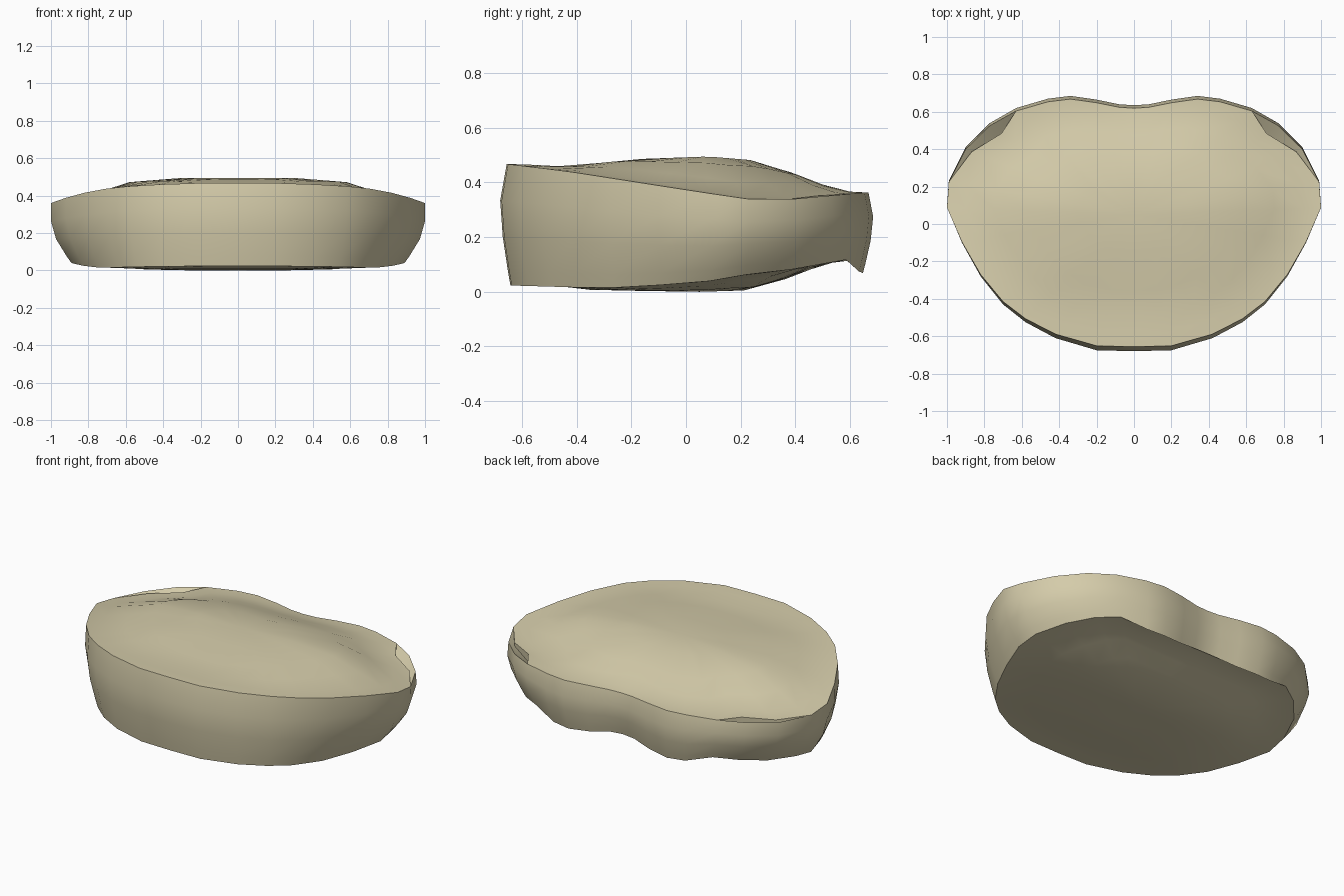
import bpy
import bmesh
import math

cube = bpy.data.objects.get("Cube")
if cube:
    bpy.data.objects.remove(cube)

# Half of the widest outline, front centre to back centre
HALF = [(0, -.68), (.2, -.675), (.42, -.61), (.58, -.525), (.7, -.43), (.82, -.28),
        (.92, -.1), (1, .09), (.99, .23), (.9, .41), (.77, .54), (.63, .62),
        (.46, .67), (.34, .685), (.2, .665), (.08, .64), (0, .635)]
OUTLINE = HALF + [(-x, y) for x, y in HALF[-2:0:-1]]

# Heights from front to back
RIM_TOP = [(-.66, .47), (-.45, .445), (-.3, .422), (0, .375), (.22, .342), (.4, .342), (.65, .365)]
RIM_LOW = [(-.64, .025), (-.3, .015), (.05, .035), (.28, .075), (.4, .085), (.585, .12), (.64, .07)]
DOME_TOP = [(-.66, .47), (-.45, .455), (-.25, .485), (.08, .497), (.25, .483), (.45, .425), (.62, .37)]
DOME_LOW = [(-.64, .025), (-.45, .022), (-.35, .008), (.05, .002), (.25, .008), (.54, .1), (.62, .12)]
CENTRE_Y = .05


def height(curve, y):
    """Linear interpolation along a height curve."""
    if y <= curve[0][0]:
        return curve[0][1]
    for (a, za), (b, zb) in zip(curve, curve[1:]):
        if y <= b:
            return za + (zb - za) * (y - a) / (b - a)
    return curve[-1][1]


def top_point(x, y):
    y *= .965 if y < 0 else .975
    return x, y, height(RIM_TOP, y)


def low_point(x, y):
    x *= 1 - .11 * abs(x)
    y *= .945
    return x, y, height(RIM_LOW, y)


def wall_ring(t, f):
    """Side wall ring at height fraction t, bulging from the lower rim by f."""
    ring = []
    for x, y in OUTLINE:
        hi, lo = top_point(x, y), low_point(x, y)
        ring.append((lo[0] + (x - lo[0]) * f, lo[1] + (y - lo[1]) * f, lo[2] + (hi[2] - lo[2]) * t))
    return ring


def cap_ring(edge, dome, s, f):
    """Ring inside a rim, scaled by s and raised by f, with gentler slopes at the sides."""
    ring = []
    for x, y, z in edge:
        px, py = x * s, CENTRE_Y + (y - CENTRE_Y) * s
        ring.append((px, py, z + (height(dome, py) - z) * f ** (1 + 2 * abs(x))))
    return ring


# Rims, with a recess at the back corners and a small lip under the back edge
top_rim = [top_point(x, y) for x, y in OUTLINE]
low_rim = [low_point(x, y) for x, y in OUTLINE]
top_edge, recess = [], []
for x, y, z in top_rim:
    inset = 0
    if abs(x) > .65 and y > .3:
        inset = .035 if y < .45 else .08
    p = (x * (1 - inset), y * (1 - inset))
    top_edge.append((*p, z))
    recess.append((*p, z - inset * .6))
low_edge = [(x, min(y, .59), .115 if y > .59 else z) for x, y, z in low_rim]

STEPS = [(.9, .4), (.75, .75), (.58, .94), (.3, 1)]
rings = [cap_ring(low_edge, DOME_LOW, s, f) for s, f in reversed(STEPS)]
rings += [low_edge, low_rim]
rings += [wall_ring(t, f) for t, f in [(.12, .25), (.4, .75), (.7, 1)]]
rings += [top_rim, recess, top_edge]
rings += [cap_ring(top_edge, DOME_TOP, s, f) for s, f in STEPS]

# Skin the rings and close both ends
bm = bmesh.new()
loops = [[bm.verts.new(p) for p in ring] for ring in rings]
count = len(OUTLINE)
for a, b in zip(loops, loops[1:]):
    for i in range(count):
        j = (i + 1) % count
        bm.faces.new((a[i], a[j], b[j], b[i]))
for loop, dome in ((loops[0], DOME_LOW), (loops[-1], DOME_TOP)):
    tip = bm.verts.new((0, CENTRE_Y, height(dome, CENTRE_Y)))
    for i in range(count):
        bm.faces.new((loop[i], loop[(i + 1) % count], tip))
bmesh.ops.remove_doubles(bm, verts=bm.verts, dist=.0005)
bmesh.ops.recalc_face_normals(bm, faces=bm.faces)
base = min(v.co.z for v in bm.verts)
bmesh.ops.translate(bm, verts=bm.verts, vec=(0, 0, -base))
mesh = bpy.data.meshes.new("disc_body")
bm.to_mesh(mesh)
bm.free()

disc = bpy.data.objects.new("disc_body", mesh)
bpy.context.collection.objects.link(disc)

# Single cream colour
cream = bpy.data.materials.new("cream")
cream.use_nodes = True
colour = (.66, .60, .40, 1)
cream.diffuse_color = colour
cream.node_tree.nodes["Principled BSDF"].inputs["Base Color"].default_value = colour
mesh.materials.append(cream)

# Smooth shading with sharp rims
bpy.ops.object.select_all(action="DESELECT")
disc.select_set(True)
bpy.context.view_layer.objects.active = disc
bpy.ops.object.shade_smooth_by_angle(angle=math.radians(35))
